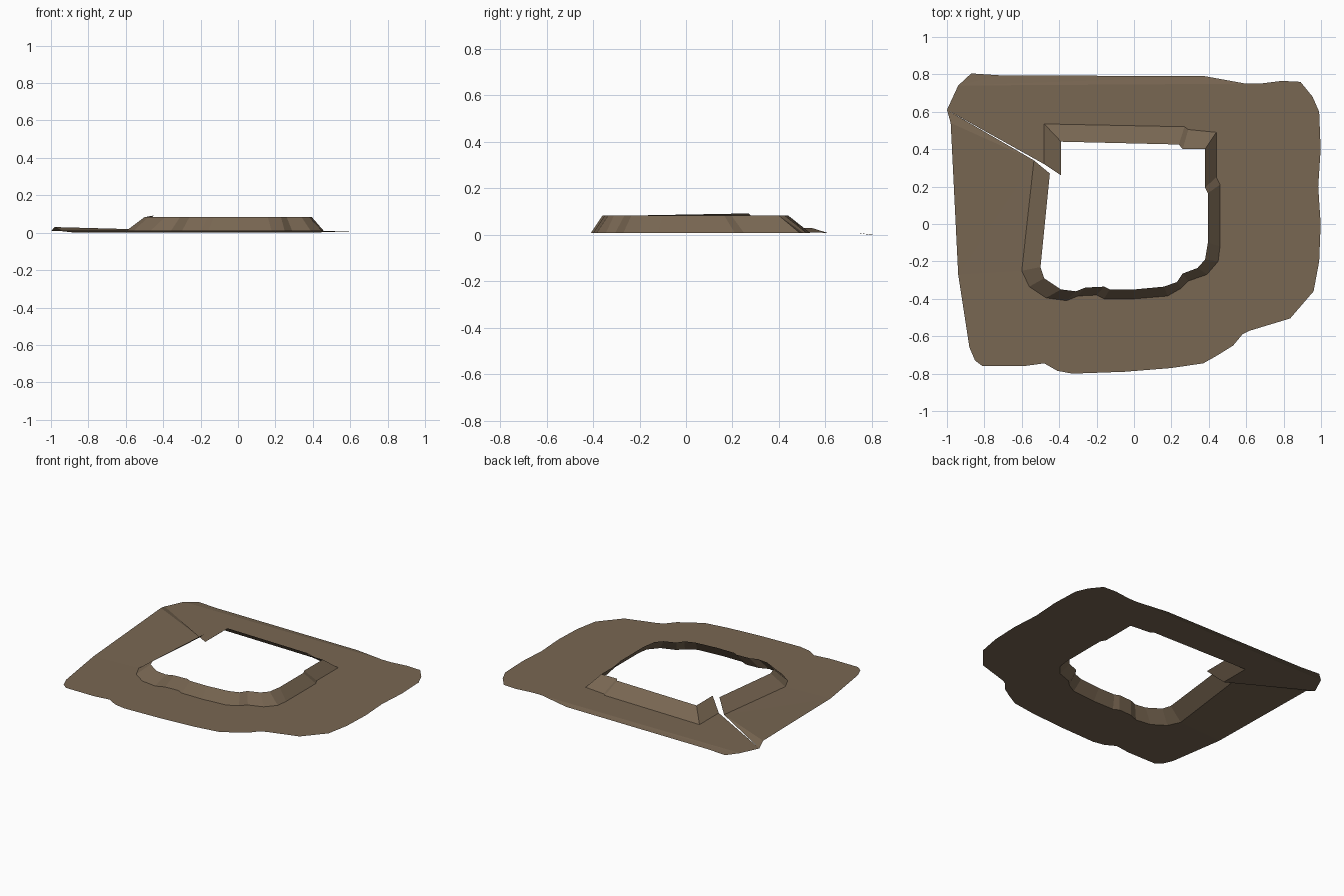
import bpy
from mathutils import Vector
from mathutils.geometry import tessellate_polygon

BASE, TOP = 0.008, 0.083

# Ragged outer edge, clockwise from the back-left fold
outer = [(-1, .61), (-.94, .74), (-.87, .805), (-.72, .795), (.38, .79), (.6, .75),
         (.67, .75), (.79, .765), (.89, .76), (.955, .68), (.99, .6), (.998, .4),
         (.985, .2), (.998, 0), (.99, -.2), (.96, -.36), (.835, -.505), (.62, -.57),
         (.58, -.59), (.53, -.65), (.45, -.7), (.37, -.745), (.2, -.77), (-.05, -.79),
         (-.33, -.8), (-.41, -.785), (-.48, -.745), (-.59, -.76), (-.81, -.76),
         (-.85, -.73), (-.88, -.66), (-.94, -.27), (-.98, .54)]

# Sloped rim: foot x, y and lip x, y, in the same direction
rim = [(-.48, .32, -.39, .26), (-.48, .535, -.39, .44), (.27, .52, .24, .425),
       (.29, .505, .26, .4), (.44, .49, .38, .4), (.44, .25, .38, .195),
       (.46, .21, .395, .165), (.46, -.12, .395, -.1), (.45, -.2, .38, -.19),
       (.39, -.27, .34, -.235), (.29, -.305, .26, -.265), (.25, -.345, .23, -.31),
       (.18, -.385, .16, -.335), (0, -.4, 0, -.35), (-.16, -.4, -.13, -.35),
       (-.2, -.38, -.16, -.335), (-.3, -.385, -.26, -.34), (-.36, -.41, -.31, -.36),
       (-.47, -.395, -.39, -.35), (-.56, -.335, -.48, -.29), (-.6, -.25, -.5, -.23),
       (-.535, .34, -.45, .27)]

brown = bpy.data.materials.new("earth brown")
brown.diffuse_color = (0.19, 0.135, 0.085, 1)


def add_part(name, verts, faces):
    mesh = bpy.data.meshes.new(name)
    mesh.from_pydata(verts, [], faces)
    mesh.materials.append(brown)
    obj = bpy.data.objects.new(name, mesh)
    bpy.context.collection.objects.link(obj)


# Flat skirt: back edge dips to the ground, loose left end lifts
edge = [Vector((x, y, 0 if y > .77 else BASE)) for x, y in outer]
foot = [Vector((r[0], r[1], BASE)) for r in rim]
lip = [Vector((r[2], r[3], TOP)) for r in rim]
edge[-1].z, foot[-1].z, lip[-1].z = .03, .018, .092
loop = edge + foot[::-1]
flat = [Vector((p.x, p.y, 0)) for p in loop]
faces = []
for a, b, c in tessellate_polygon([flat]):
    up = (flat[b] - flat[a]).cross(flat[c] - flat[a]).z
    faces.append((a, b, c) if up > 0 else (a, c, b))
# Folded sliver joining the lifted end to the back strip
n = len(edge)
faces.append((0, n - 1, n))
add_part("ground_skirt", loop, faces)

# Sloped rim around the opening, split at the back-left corner
m = len(rim)
add_part("raised_rim", foot + lip,
         [(i, i + 1, m + i + 1, m + i)[::-1] for i in range(m - 1)])
